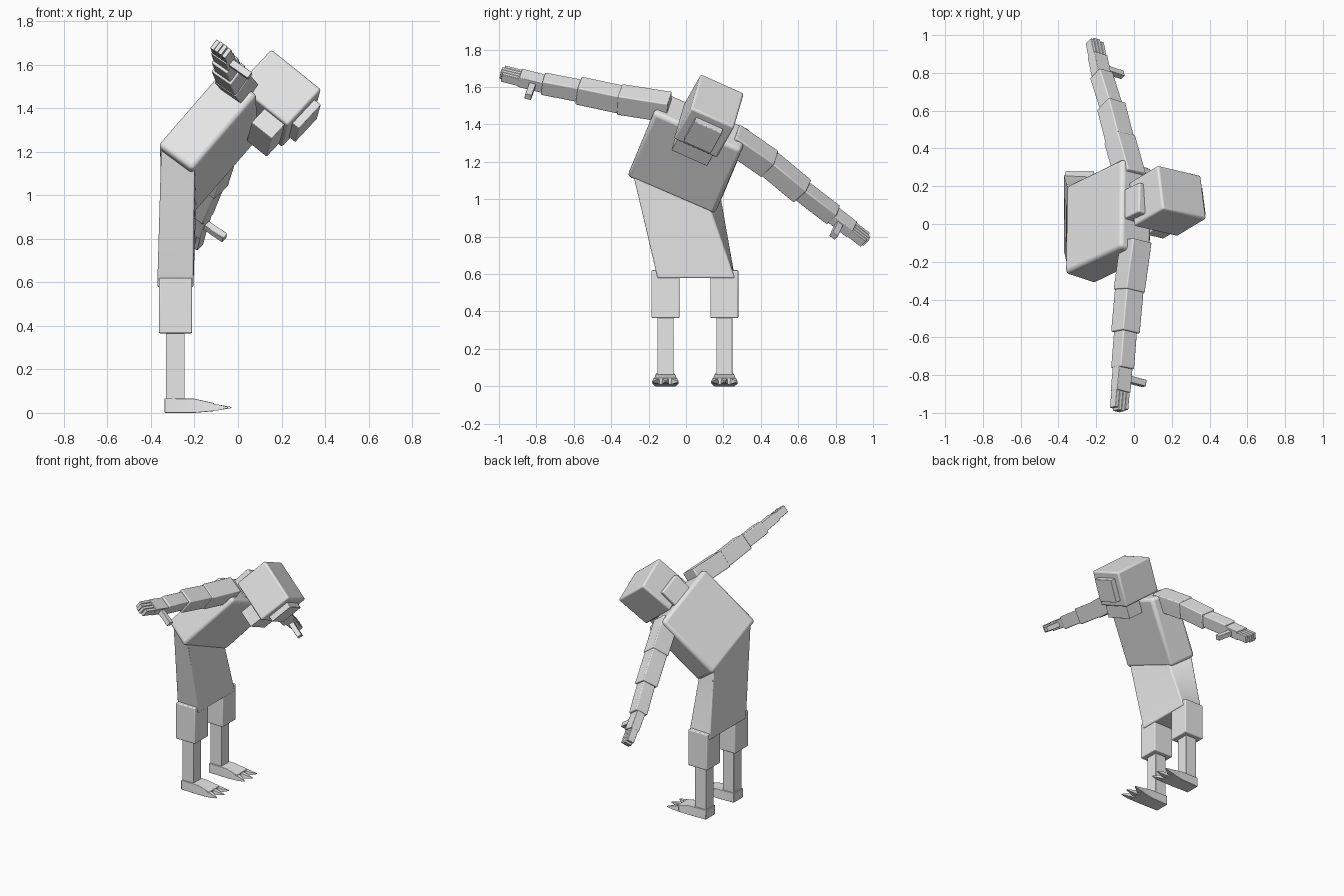
import bpy
import bmesh
import math
from mathutils import Matrix, Vector

cube = bpy.data.objects.get("Cube")
if cube:
    bpy.data.objects.remove(cube, do_unlink=True)

grey = bpy.data.materials.new("plain_grey")
grey.use_nodes = True
GREY = (0.8, 0.8, 0.8, 1)
grey.diffuse_color = GREY
grey.node_tree.nodes["Principled BSDF"].inputs["Base Color"].default_value = GREY


def finish(name, bm, bevel):
    """Turn a bmesh into a grey object with softened edges."""
    bmesh.ops.recalc_face_normals(bm, faces=bm.faces)
    mesh = bpy.data.meshes.new(name)
    bm.to_mesh(mesh)
    bm.free()
    mesh.materials.append(grey)
    ob = bpy.data.objects.new(name, mesh)
    bpy.context.collection.objects.link(ob)
    if bevel:
        mod = ob.modifiers.new("soft_edges", "BEVEL")
        mod.width, mod.segments = bevel, 3
        mod.limit_method, mod.angle_limit = "ANGLE", math.radians(40)
    bpy.ops.object.select_all(action="DESELECT")
    ob.select_set(True)
    bpy.context.view_layer.objects.active = ob
    bpy.ops.object.shade_smooth_by_angle(angle=math.radians(35))
    return ob


def frame(origin, forward, up):
    """Local axes: x forward, y left, z up (up is kept exact)."""
    u = Vector(up).normalized()
    f = Vector(forward)
    f = (f - u * f.dot(u)).normalized()
    m = Matrix((f, u.cross(f), u)).transposed().to_4x4()
    m.translation = Vector(origin)
    return m


def box(name, mat, centre, size, bevel=0.004):
    bm = bmesh.new()
    bmesh.ops.create_cube(bm, size=1, matrix=mat @ Matrix.Translation(centre)
                          @ Matrix.Diagonal((*size, 1)))
    return finish(name, bm, bevel)


def loft(name, rings, bevel=0.0):
    """Skin a list of four-point rings and cap both ends."""
    bm = bmesh.new()
    loops = [[bm.verts.new(p) for p in ring] for ring in rings]
    for a, b in zip(loops, loops[1:]):
        for i in range(4):
            j = (i + 1) % 4
            bm.faces.new((a[i], a[j], b[j], b[i]))
    bm.faces.new(loops[0])
    bm.faces.new(loops[-1])
    return finish(name, bm, bevel)


WORLD = Matrix.Identity(4)
CORNERS = ((-1, -1), (1, -1), (1, 1), (-1, 1))

# Chest, leaning forward and twisted
FORWARD = (0.16, -0.05, -0.11)
chest = frame((-0.135, 0.015, 1.247), FORWARD, (0.29, 0.14, 0.335))
box("chest", chest, (0, 0, 0), (0.205, 0.51, 0.48), 0.022)
box("neck", chest, (-0.01, 0, 0.27), (0.14, 0.17, 0.18), 0.008)

# Abdomen, twisting from the hips up to the chest
hips = [Vector((-0.288 + 0.083 * a, 0.055 + 0.207 * b, 0.578)) for a, b in CORNERS]
waist = [chest @ Vector((0.098 * a, 0.225 * b, -0.22)) for a, b in CORNERS]
loft("abdomen", [[p.lerp(q, t / 10) for p, q in zip(hips, waist)]
                 for t in range(11)], 0.008)

# Head with raised face plate and chin block
head = frame((0.1775, 0.1225, 1.445), (0.76, -0.186, -0.625), (0.63, 0.38, 0.675))
box("head", head, (0, 0, 0), (0.3, 0.255, 0.245), 0.012)
box("snout", head, (0.158, 0, 0), (0.06, 0.16, 0.16), 0.004)
box("chin", head, (0.072, 0, -0.165), (0.12, 0.21, 0.1), 0.004)


# Arms: three nested sections, palm, four fingers and a thumb
def arm(side, points):
    pts = [Vector(p) for p in points]
    parts = (("upper_arm", 0.122), ("forearm", 0.112), ("wrist", 0.09))
    for (part, width), a, b in zip(parts, pts, pts[1:]):
        reach = (b - a).length + 0.01
        box(f"{side}_{part}", frame((a + b) / 2, FORWARD, a - b), (0, 0, 0),
            (width, width, reach), 0.006)
    a, b = pts[-2:]
    hand = frame(a, FORWARD, a - b)
    length = (b - a).length
    palm = length * 0.56
    box(f"{side}_palm", hand, (0, 0, -palm / 2), (0.088, 0.062, palm))
    for i in range(4):
        reach = length - palm - (0.012 if i in (0, 3) else 0)
        box(f"{side}_finger_{i + 1}", hand,
            (0.022 * (i - 1.5), 0, -palm - reach / 2 + 0.005),
            (0.02, 0.05, reach + 0.01), 0.003)
    box(f"{side}_thumb", hand, (0.09, 0, -0.055), (0.12, 0.034, 0.036), 0.003)


arm("right", ((0.01, -0.095, 1.493), (-0.025, -0.35, 1.533), (-0.045, -0.57, 1.58),
              (-0.06, -0.76, 1.617), (-0.08, -0.99, 1.675)))
arm("left", ((-0.02, 0.25, 1.325), (-0.075, 0.445, 1.19), (-0.12, 0.62, 1.045),
             (-0.172, 0.785, 0.918), (-0.21, 0.968, 0.775)))


# Legs and clawed feet
def section(x, y, low, high, z0, z1):
    return [(x, y - low, z0), (x, y + low, z0), (x, y + high, z1), (x, y - high, z1)]


for side, y in (("right", -0.11), ("left", 0.205)):
    box(f"{side}_thigh", WORLD, (-0.287, y, 0.493), (0.152, 0.15, 0.255), 0.006)
    box(f"{side}_shin", WORLD, (-0.288, y, 0.21), (0.086, 0.086, 0.33), 0.002)
    loft(f"{side}_foot", [section(-0.337, y, 0.052, 0.052, 0, 0.067),
                          section(-0.2, y, 0.056, 0.052, 0, 0.065),
                          section(-0.11, y, 0.066, 0.06, 0.008, 0.045)], 0.003)
    for i, name in enumerate(("outer", "middle", "inner")):
        s = i - 1
        loft(f"{side}_{name}_claw",
             [section(-0.13, y + 0.045 * s, 0.02, 0.017, 0.01, 0.044),
              section(-0.09, y + 0.052 * s, 0.017, 0.013, 0.012, 0.038),
              section(-0.03 - 0.015 * abs(s), y + 0.068 * s, 0.003, 0.003, 0.022, 0.027)])
